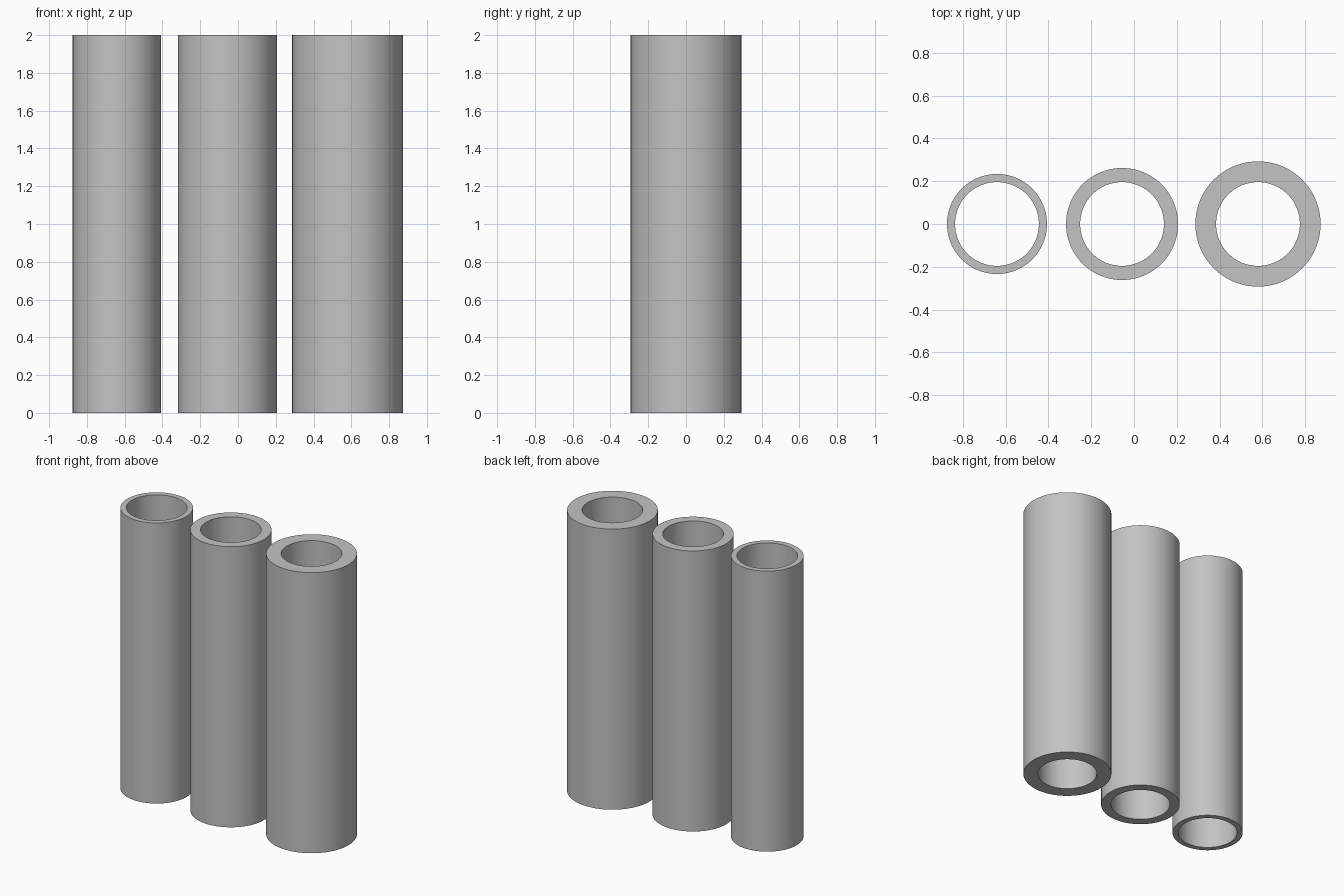
import bpy, bmesh, math

if "Cube" in bpy.data.objects:
    bpy.data.objects.remove(bpy.data.objects["Cube"])

SEGMENTS = 96
HEIGHT = 2.0
BORE = 0.196

grey = bpy.data.materials.new("plain grey")
grey.diffuse_color = (0.55, 0.55, 0.55, 1)
grey.use_nodes = True
grey.node_tree.nodes["Principled BSDF"].inputs["Base Color"].default_value = grey.diffuse_color


def tube(name, x, outer):
    """Hollow open-ended tube, made by sweeping a closed wall profile round z."""
    bm = bmesh.new()
    profile = [(BORE, 0), (outer, 0), (outer, HEIGHT), (BORE, HEIGHT)]
    rings = []
    for i in range(SEGMENTS):
        a = 2 * math.pi * i / SEGMENTS
        rings.append([bm.verts.new((r * math.cos(a), r * math.sin(a), z)) for r, z in profile])
    for i in range(SEGMENTS):
        p, q = rings[i], rings[(i + 1) % SEGMENTS]
        for j in range(4):
            k = (j + 1) % 4
            bm.faces.new((p[j], q[j], q[k], p[k]))
    bmesh.ops.recalc_face_normals(bm, faces=bm.faces)
    mesh = bpy.data.meshes.new(name)
    bm.to_mesh(mesh)
    bm.free()
    mesh.materials.append(grey)
    obj = bpy.data.objects.new(name, mesh)
    obj.location.x = x
    bpy.context.collection.objects.link(obj)
    # smooth walls, sharp rims
    bpy.ops.object.select_all(action='DESELECT')
    obj.select_set(True)
    bpy.context.view_layer.objects.active = obj
    bpy.ops.object.shade_smooth_by_angle(angle=math.radians(30))


# three tubes with the same bore and growing wall thickness
tube("thin_wall_tube", -0.641, 0.234)
tube("medium_wall_tube", -0.056, 0.262)
tube("thick_wall_tube", 0.58, 0.293)
